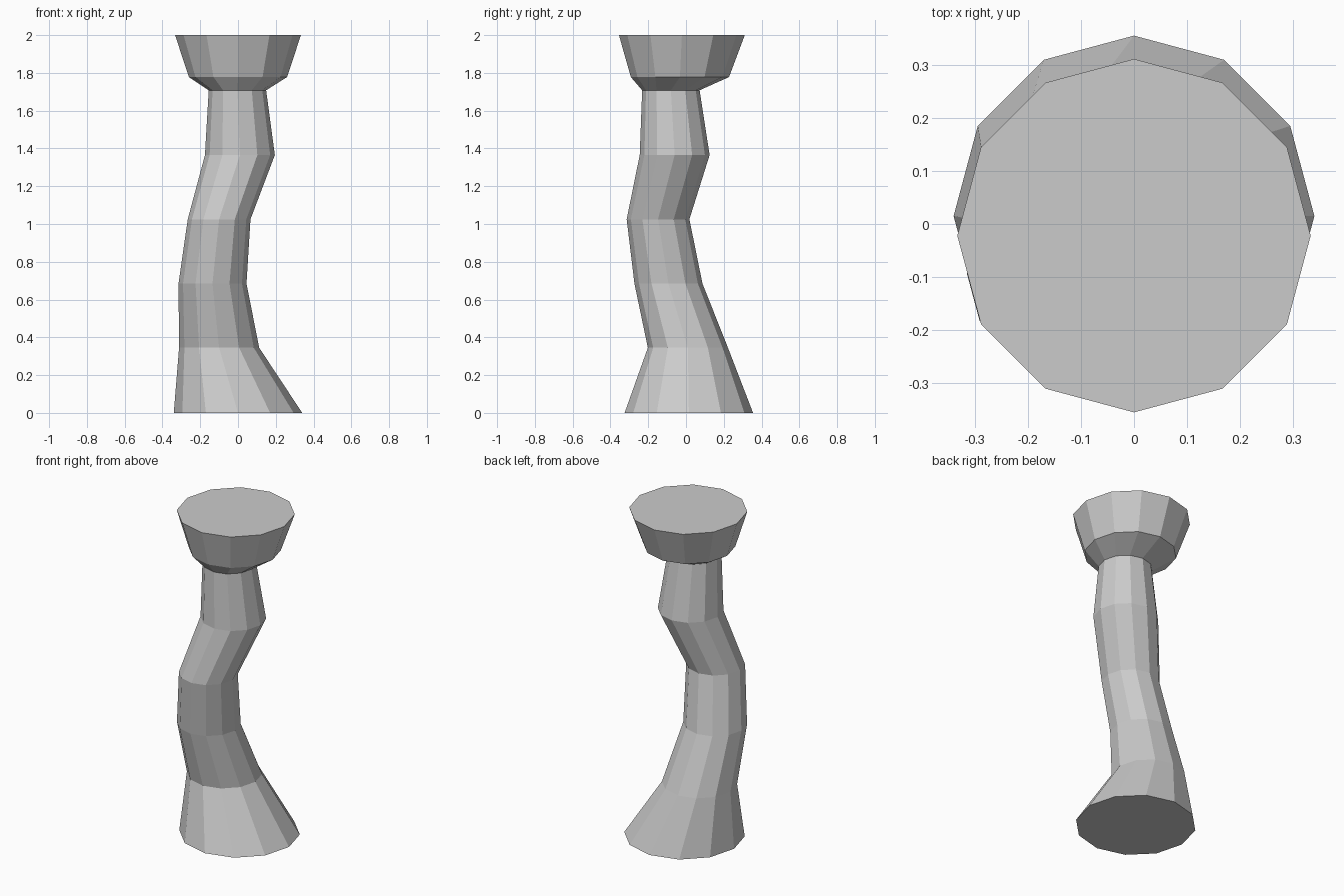
import bpy, bmesh
from math import cos, sin, pi

if "Cube" in bpy.data.objects:
    bpy.data.objects.remove(bpy.data.objects["Cube"])

SIDES = 12

# Rings from bottom to top: centre x, centre y, height, radius
RINGS = [
    (0.0, 0.015, 0.0, 0.34),       # flared foot
    (-0.10, 0.01, 0.345, 0.212),
    (-0.135, -0.093, 0.685, 0.18),
    (-0.10, -0.148, 1.025, 0.166),
    (0.01, -0.06, 1.365, 0.185),
    (-0.003, -0.08, 1.708, 0.152),  # neck
    (0.0, -0.032, 1.778, 0.26),    # cup shoulder
    (0.0, -0.022, 2.0, 0.333),     # cup rim
]


def loft(name, rings):
    """Flat-shaded skin through horizontal rings, capped at both ends."""
    bm = bmesh.new()
    loops = [[bm.verts.new((x + r * cos(2 * pi * i / SIDES),
                            y + r * sin(2 * pi * i / SIDES), z))
              for i in range(SIDES)] for x, y, z, r in rings]
    for low, high in zip(loops, loops[1:]):
        for i in range(SIDES):
            j = (i + 1) % SIDES
            bm.faces.new((low[i], low[j], high[j], high[i]))
    bm.faces.new(loops[0][::-1])
    bm.faces.new(loops[-1])
    mesh = bpy.data.meshes.new(name)
    bm.to_mesh(mesh)
    bm.free()
    obj = bpy.data.objects.new(name, mesh)
    bpy.context.collection.objects.link(obj)
    return obj


# Crooked stem with flared foot and cup-shaped top, one continuous skin
loft("crooked_pillar", RINGS)
